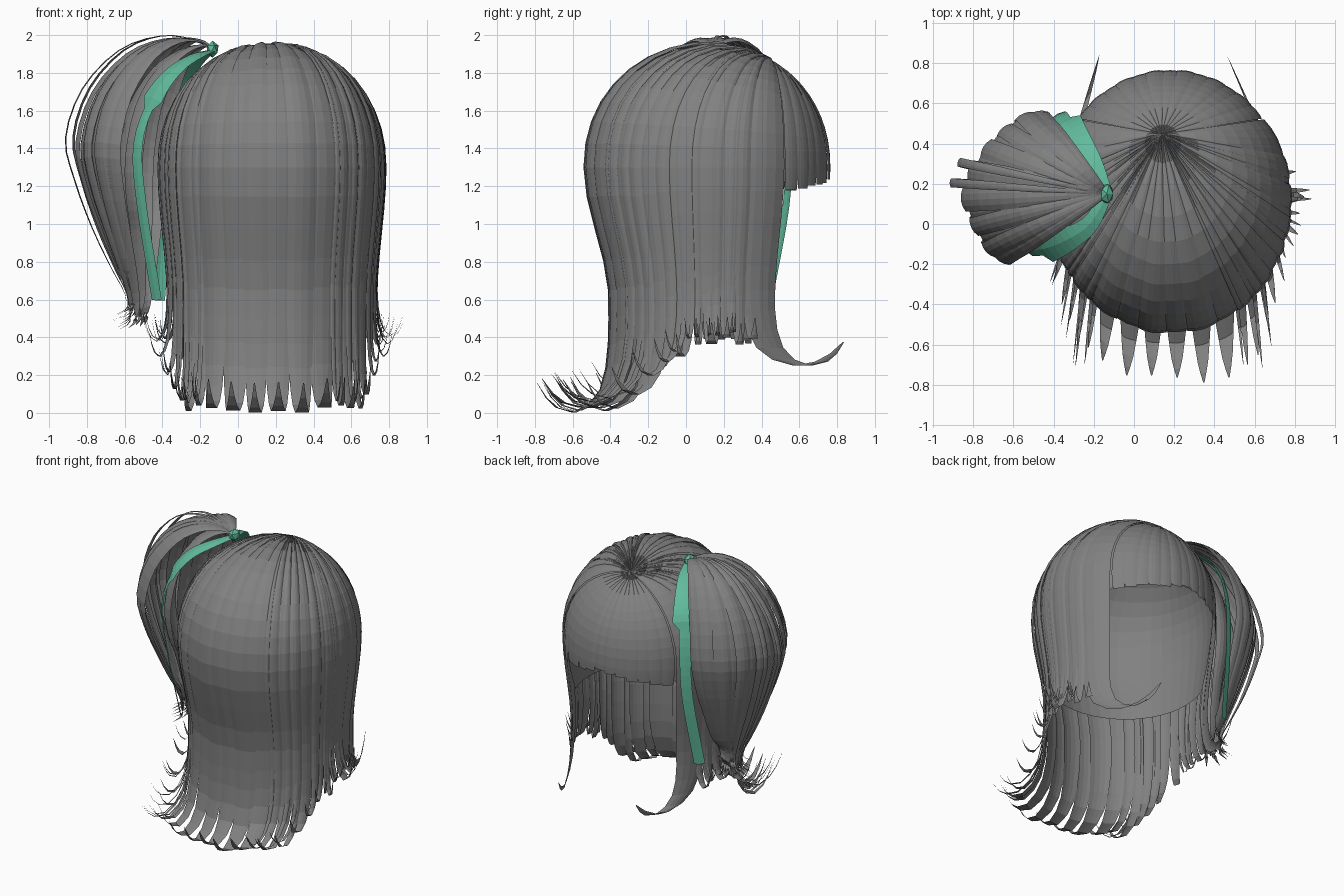
import bpy, math, random
from mathutils import Vector

if "Cube" in bpy.data.objects:
    bpy.data.objects.remove(bpy.data.objects["Cube"])

random.seed(4)
C = Vector((0.18, 0.115, 1.3))         # centre of the head
R = Vector((0.59, 0.645, 0.65))        # dome radii
W = Vector((-0.07, 0.51, 0))           # whorl in dome units
KNOT = Vector((-0.13, 0.15, 1.92))


def material(name, rgb):
    m = bpy.data.materials.new(name)
    m.diffuse_color = (*rgb, 1)
    m.use_nodes = True
    m.node_tree.nodes["Principled BSDF"].inputs["Base Color"].default_value = m.diffuse_color
    return m


HAIR = material("hair grey", (0.22, 0.22, 0.22))
GREEN = material("ribbon green", (0.12, 0.50, 0.34))


class Part:
    """Collects grids of points into one mesh object."""
    def __init__(self):
        self.v, self.f = [], []

    def grid(self, rows):
        b, n = len(self.v), len(rows[0])
        for r in rows:
            self.v += r
        for i in range(len(rows) - 1):
            for j in range(n - 1):
                a = b + i * n + j
                self.f.append((a, a + n, a + n + 1, a + 1))

    def build(self, name, mat):
        me = bpy.data.meshes.new(name)
        me.from_pydata(self.v, [], self.f)
        me.materials.append(mat)
        ob = bpy.data.objects.new(name, me)
        bpy.context.collection.objects.link(ob)


# drop fraction and outward flick along the hanging part of a strand
KEYS = [(.12, 0), (.25, 0), (.38, 0), (.5, 0), (.62, 0), (.72, .01), (.82, .05),
        (.91, .14), (.97, .3), (1, .52), (.98, .74), (.94, .88), (.88, 1)]
STRAIGHT = [(i / 6, 0) for i in range(1, 7)]


def head_path(th, zend, flick, k):
    """Points from the whorl over the dome and down to zend."""
    e = Vector((math.cos(th), math.sin(th), 0))
    pts = []
    for i in range(12):
        d = W.lerp(e, math.sin((0.004 + 0.996 * i / 11) * math.pi / 2))
        d.z = max(0, 1 - d.x * d.x - d.y * d.y) ** 0.47
        pts.append(C + Vector((R.x * d.x, R.y * d.y, R.z * d.z)) * k)
    for f, o in (KEYS if flick else STRAIGHT):
        z = C.z - f * (C.z - zend)
        s = min(1, max(0, (C.z - z) / 0.7))
        s = s * s * (3 - 2 * s)
        x = e.x * R.x * k * (1 - 0.08 * s)
        y = e.y * R.y * k * (1 - (0.2 if e.y < 0 else 0.12) * s)
        p = Vector((C.x + x, C.y + y, z))
        pts.append(p + flick * o if flick else p)
    return pts


def head_strand(part, th, dth, zend, flick, k, bulge=0.014, blunt=False, power=1.5):
    n = len(head_path(th, zend, flick, k))
    rows = [[] for _ in range(n)]
    for u in (-1, -0.5, 0, 0.5, 1):
        for i in range(n):
            t = max(0, (i / (n - 1) - 0.66) / 0.34)
            w = 1 - 0.2 * t if blunt else 1 - 0.96 * t ** power
            path = head_path(th + u * dth * w, zend, flick, k + bulge * (1 - u * u) * w)
            rows[i].append(path[i])
    part.grid(rows)


def side_style(th):
    """Bottom height and flick for side and back strands."""
    ex, ey = math.cos(th), math.sin(th)
    b = min(1, max(0, (-0.1 - ey) / 0.5))
    zend = 0.37 - 0.36 * b + random.uniform(-0.01, 0.03)
    back = Vector((0.06 * ex, -0.41 * random.uniform(0.8, 1.05), 0))
    side = Vector((0.14 * ex * random.uniform(0.2, 1), 0.05 * ey, 0))
    return zend, side.lerp(back, b)


# fringe
fringe = Part()
for i in range(13):
    a = 40 + 100 * (i + 0.5) / 13
    z = 1.25 - 0.07 * abs(a - 90) / 50 + random.uniform(-0.012, 0.012)
    head_strand(fringe, math.radians(a), math.radians(4.5), z, None,
                1 + 0.006 * (i % 2), 0.007, blunt=True)
fringe.build("fringe", HAIR)

# side and back strands
back = Part()
a, i = 156, 0
while a < 382:
    w = random.uniform(11, 14) if 230 < a < 305 else random.uniform(5, 9)
    th = math.radians(a + w / 2)
    zend, fl = side_style(th)
    head_strand(back, th, math.radians(w * 0.62), zend, fl, 1 + 0.014 * (i % 2))
    a += w
    i += 1
# thin overlay strands
for i in range(22):
    a = random.choice((random.uniform(160, 235), random.uniform(305, 380)))
    th = math.radians(a)
    zend, fl = side_style(th)
    head_strand(back, th, math.radians(random.uniform(1.2, 2.5)), zend + 0.03,
                fl * 1.15, 1.018, 0.008)
back.build("side_and_back_hair", HAIR)

# long curled locks framing the face
locks = Part()
for a, fx in ((28, -0.2), (152, 0.13)):
    head_strand(locks, math.radians(a), math.radians(10.5), 0.25,
                Vector((fx, 0.45, 0)), 1.01)
locks.build("front_locks", HAIR)

# inner cap, open at the face
cap = Part()
cols = []
for i in range(49):
    th = 2 * math.pi * i / 48
    f = min(1, max(0, (0.66 - math.sin(th)) / 0.25))
    cols.append(head_path(th, 1.27 - 0.45 * f, None, 0.97))
cap.grid([list(r) for r in zip(*cols)])
cap.build("inner_cap", HAIR)


def smooth(pts, n=4):
    """Catmull-Rom curve through the points."""
    p = [Vector(q) for q in pts]
    p = [2 * p[0] - p[1]] + p + [2 * p[-1] - p[-2]]
    out = []
    for i in range(1, len(p) - 2):
        a, b, c, d = p[i - 1:i + 3]
        for j in range(n):
            t = j / n
            out.append(0.5 * (2 * b + (c - a) * t + (2 * a - 5 * b + 4 * c - d) * t * t
                              + (3 * b - a - 3 * c + d) * t ** 3))
    return out + [p[-2]]


def sheet(part, path, width, ref, bulge, us=(-1, -0.5, 0, 0.5, 1)):
    """Sweeps a bowed strip along a path, facing away from ref."""
    rows, n = [], len(path)
    for i, p in enumerate(path):
        tan = path[min(i + 1, n - 1)] - path[max(i - 1, 0)]
        out = (p - ref).normalized()
        side = tan.cross(out).normalized()
        w = width(i / (n - 1))
        rows.append([p + side * w * u + out * bulge * (1 - u * u) * w for u in us])
    part.grid(rows)


# side ponytail
REF = Vector((-0.42, 0.18, 1.25))
AXIS = Vector((-0.52, 0.2, 0))
PROFILE = [(0, 1.92, 0), (.1, 1.965, 0), (.26, 1.965, 0), (.45, 1.88, 0), (.62, 1.68, 0),
           (.70, 1.42, 0), (.70, 1.2, .12), (.68, .98, .32), (.64, .76, .55),
           (.6, .6, .72), (.62, .5, .74), (.74, .46, .66)]


def tail_strand(part, deg, scale, w, drop=0.0):
    phi = math.radians(deg)
    d = Vector((-math.cos(phi), math.sin(phi), 0))
    r = scale * (1 - (0.26 * deg / 52 if deg > 0 else -0.12 * deg / 34))
    pts = []
    for rad, z, pull in PROFILE:
        p = KNOT + d * rad * r
        p.z = 0
        p = p.lerp(AXIS, pull)
        p.z = z - (1 - scale) * 0.25 * min(1, rad * 3) * (z > 1) + drop * (z < 0.7)
        pts.append(p)
    sheet(part, smooth(pts, 3), lambda t: w * min(1, 0.12 + 2.8 * t) *
          (1 if t < 0.5 else max(0.03, 1 - (2 * t - 1) ** 1.3)), REF, 0.3)


tail = Part()
for i in range(15):
    tail_strand(tail, -31 + 80 * i / 14, 1 + 0.03 * (i % 2),
                random.uniform(0.045, 0.06), random.uniform(-0.02, 0.08))
for i in range(7):
    tail_strand(tail, -24 + 66 * i / 6, 0.72, 0.055, random.uniform(-0.02, 0.06))
for a, s in ((4, 1.14), (12, 1.15)):
    tail_strand(tail, a, s, 0.022, 0.03)
tail.build("side_ponytail", HAIR)

# ribbon tails: wide loop near the knot, then a narrow strip
ribbon = Part()
for path in ([KNOT, (-.22, .0, 1.89), (-.34, -.08, 1.81), (-.45, -.12, 1.66),
              (-.53, -.13, 1.42), (-.51, -.11, 1.1), (-.43, -.06, .6)],
             [KNOT, (-.2, .3, 1.88), (-.28, .42, 1.79), (-.34, .50, 1.65),
              (-.37, .54, 1.42), (-.385, .53, 1.1), (-.42, .44, .6)]):
    sheet(ribbon, smooth(path), lambda t: 0.025 + 0.12 * t if t < 0.52 else 0.038,
          Vector((-0.2, 0.18, 1.1)), 0.15, (-1, 0, 1))
ribbon.build("ribbon_tails", GREEN)

# ribbon knot
bpy.ops.mesh.primitive_ico_sphere_add(subdivisions=1, radius=0.045,
                                      location=(-0.135, 0.15, 1.925))
knot = bpy.context.object
knot.name = "ribbon_knot"
knot.scale = (0.8, 1.2, 1)
knot.data.materials.append(GREEN)
